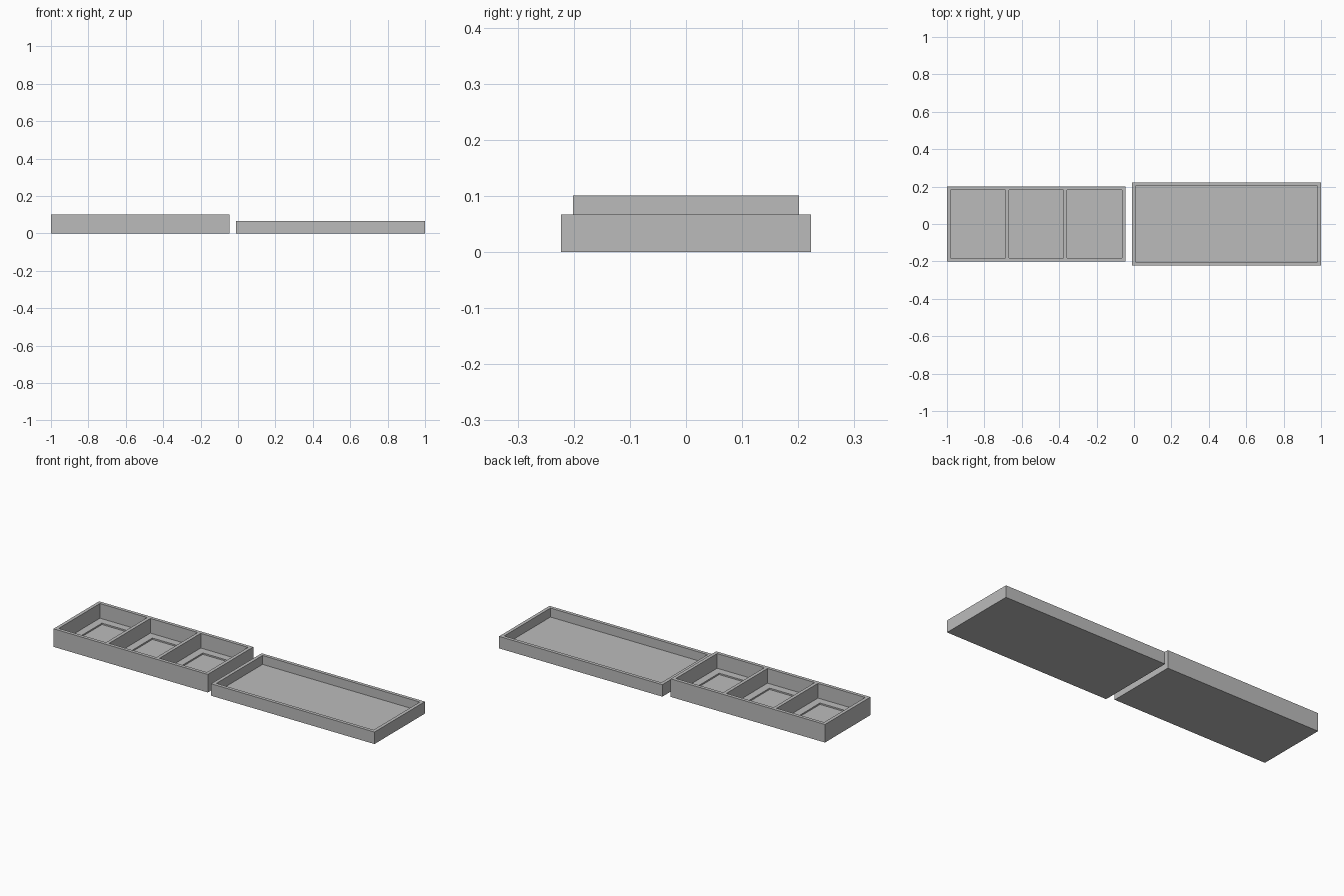
import bpy
import bmesh
from mathutils import Vector

cube = bpy.data.objects.get("Cube")
if cube:
    bpy.data.objects.remove(cube, do_unlink=True)

COLOUR = (0.5, 0.5, 0.5, 1.0)
grey = bpy.data.materials.new("plain_grey")
grey.use_nodes = True
grey.diffuse_color = COLOUR
grey.node_tree.nodes["Principled BSDF"].inputs["Base Color"].default_value = COLOUR


def sink(bm, faces, depth):
    """Push each face straight down, leaving walls around it."""
    faces = bmesh.ops.extrude_discrete_faces(bm, faces=faces)["faces"]
    verts = list({v for f in faces for v in f.verts})
    bmesh.ops.translate(bm, verts=verts, vec=(0, 0, -depth))
    return faces


def open_box(name, x0, x1, half_y, height, wall, floor, count=1, recess=None):
    """Box with a row of equal open pockets, each with an optional recessed floor panel."""
    bm = bmesh.new()
    bmesh.ops.create_cube(bm, size=1)
    bmesh.ops.scale(bm, verts=bm.verts, vec=(x1 - x0, 2 * half_y, height))
    bmesh.ops.translate(bm, verts=bm.verts, vec=((x0 + x1) / 2, 0, height / 2))

    # Score the rim and divider lines
    width = (x1 - x0 - wall * (count + 1)) / count
    spans = []
    for i in range(count):
        start = x0 + wall + i * (width + wall)
        spans.append((start, start + width))
    cuts = [(Vector((x, 0, 0)), Vector((1, 0, 0))) for span in spans for x in span]
    cuts += [(Vector((0, s * (half_y - wall), 0)), Vector((0, 1, 0))) for s in (-1, 1)]
    for point, normal in cuts:
        bmesh.ops.bisect_plane(bm, geom=bm.verts[:] + bm.edges[:] + bm.faces[:],
                               plane_co=point, plane_no=normal)

    # Sink the pockets
    bm.normal_update()
    pockets = []
    for f in bm.faces:
        c = f.calc_center_median()
        if f.normal.z > 0.9 and abs(c.y) < half_y - wall and any(a < c.x < b for a, b in spans):
            pockets.append(f)
    pockets = sink(bm, pockets, height - floor)

    # Shallow panel in each pocket floor
    if recess:
        margin, depth = recess
        bm.normal_update()
        bmesh.ops.inset_individual(bm, faces=pockets, thickness=margin)
        sink(bm, pockets, depth)

    bmesh.ops.recalc_face_normals(bm, faces=bm.faces[:])
    mesh = bpy.data.meshes.new(name)
    bm.to_mesh(mesh)
    bm.free()
    mesh.materials.append(grey)
    obj = bpy.data.objects.new(name, mesh)
    bpy.context.collection.objects.link(obj)
    return obj


# Tray with three compartments, and the lid lying open side up next to it
open_box("compartment_tray", -1.0, -0.046, 0.201, 0.101, 0.019, 0.019, count=3, recess=(0.06, 0.008))
open_box("lid", -0.01, 1.0, 0.223, 0.067, 0.019, 0.017)
